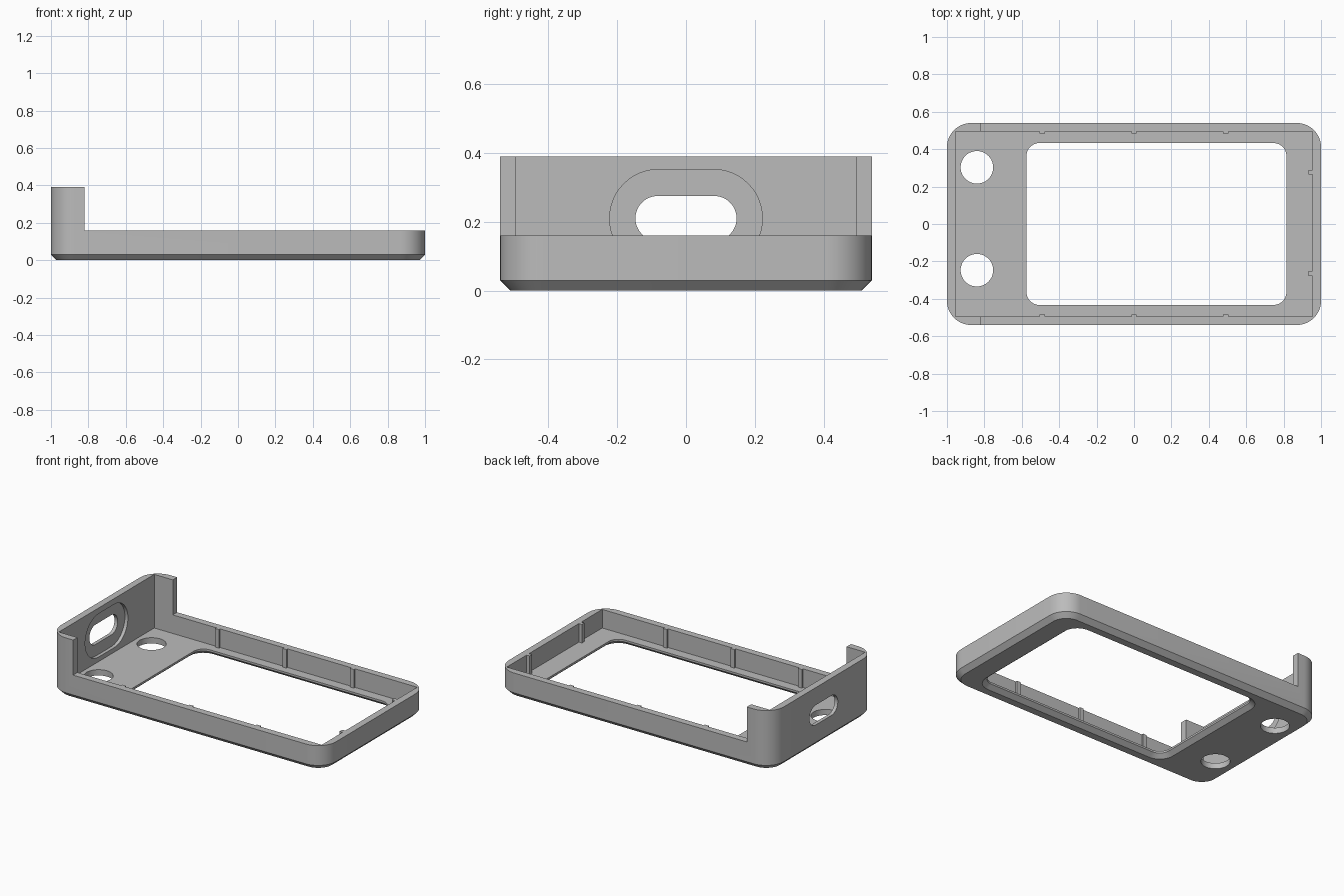
import bpy
import bmesh
import math

cube = bpy.data.objects.get("Cube")
if cube:
    bpy.data.objects.remove(cube, do_unlink=True)

grey = bpy.data.materials.new("plain grey")
grey.use_nodes = True
colour = (0.5, 0.5, 0.5, 1)
grey.diffuse_color = colour
grey.node_tree.nodes["Principled BSDF"].inputs["Base Color"].default_value = colour


def rounded(hx, hy, r, steps=12):
    """Counter-clockwise rounded rectangle outline."""
    points = []
    for i, (sx, sy) in enumerate([(1, 1), (-1, 1), (-1, -1), (1, -1)]):
        for k in range(steps + 1):
            a = (i + k / steps) * math.pi / 2
            points.append((sx * (hx - r) + r * math.cos(a),
                           sy * (hy - r) + r * math.sin(a)))
    return points


def loft(name, layers, place):
    """Closed solid through (outline, height) layers, mapped to space by place."""
    bm = bmesh.new()
    rings = [[bm.verts.new(place(u, v, h)) for u, v in outline] for outline, h in layers]
    for low, high in zip(rings, rings[1:]):
        for i in range(len(low)):
            j = (i + 1) % len(low)
            bm.faces.new((low[i], low[j], high[j], high[i]))
    bm.faces.new(rings[0][::-1])
    bm.faces.new(rings[-1])
    bmesh.ops.remove_doubles(bm, verts=bm.verts, dist=1e-5)
    bmesh.ops.recalc_face_normals(bm, faces=bm.faces)
    mesh = bpy.data.meshes.new(name)
    bm.to_mesh(mesh)
    bm.free()
    obj = bpy.data.objects.new(name, mesh)
    bpy.context.collection.objects.link(obj)
    mesh.materials.append(grey)
    return obj


def box(name, x0, x1, y0, y1, z0, z1):
    outline = [(x0, y0), (x1, y0), (x1, y1), (x0, y1)]
    return loft(name, [(outline, z0), (outline, z1)], lambda u, v, h: (u, v, h))


def upright(cx, cy):
    return lambda u, v, h: (cx + u, cy + v, h)


def combine(target, tool, operation):
    """Apply a boolean and remove its tool."""
    tool.hide_render = True
    mod = target.modifiers.new(operation, 'BOOLEAN')
    mod.operation, mod.solver, mod.object = operation, 'EXACT', tool
    bpy.context.view_layer.objects.active = target
    bpy.ops.object.modifier_apply(modifier=mod.name)
    bpy.data.objects.remove(tool, do_unlink=True)


FLOOR, RIM, TALL = 0.038, 0.16, 0.39
WALL_X, WALL_Y = 0.955, 0.495

# Outer shell with a chamfered foot
case = loft("bezel_case", [
    (rounded(0.97, 0.51, 0.10), 0),
    (rounded(1, 0.54, 0.13), 0.03),
    (rounded(1, 0.54, 0.13), TALL)], upright(0, 0))

# Hollow inside, and the rim lowered everywhere except the tall end
combine(case, box("hollow", -WALL_X, WALL_X, -WALL_Y, WALL_Y, FLOOR, 1), 'DIFFERENCE')
combine(case, box("rim_cut", -0.82, 2, -1, 1, RIM, 1), 'DIFFERENCE')

# Screen window, flared towards the underside
window = loft("window", [
    (rounded(0.73, 0.468, 0.105), -0.005),
    (rounded(0.695, 0.433, 0.07), 0.025),
    (rounded(0.695, 0.433, 0.07), 0.1)], upright(0.12, 0))
combine(case, window, 'DIFFERENCE')

# Two round holes in the floor
for y in (0.303, -0.247):
    circle = rounded(0.087, 0.087, 0.087)
    hole = loft("round_hole", [(circle, -0.1), (circle, 0.1)], upright(-0.84, y))
    combine(case, hole, 'DIFFERENCE')

# Cable slot through the tall end, with a shallow recess on its inner face
for name, half, r, x0, x1 in (("cable_slot", 0.147, 0.065, -1.1, -0.9),
                              ("slot_recess", 0.222, 0.142, -0.977, -0.9)):
    outline = rounded(half, r, r)
    slot = loft(name, [(outline, x0), (outline, x1)], lambda u, v, h: (h, u, 0.21 + v))
    combine(case, slot, 'DIFFERENCE')

# Small ribs on the long walls and the low end wall
for x in (-0.49, 0, 0.49):
    for side in (-1, 1):
        y0, y1 = sorted((side * 0.483, side * 0.51))
        combine(case, box("side_rib", x - 0.014, x + 0.014, y0, y1, FLOOR - 0.01, RIM), 'UNION')
for y in (0.277, -0.265):
    combine(case, box("end_rib", 0.933, 0.97, y - 0.013, y + 0.013, FLOOR - 0.01, RIM), 'UNION')

bpy.ops.object.select_all(action='DESELECT')
case.select_set(True)
bpy.context.view_layer.objects.active = case
bpy.ops.object.shade_smooth_by_angle(angle=math.radians(25))
